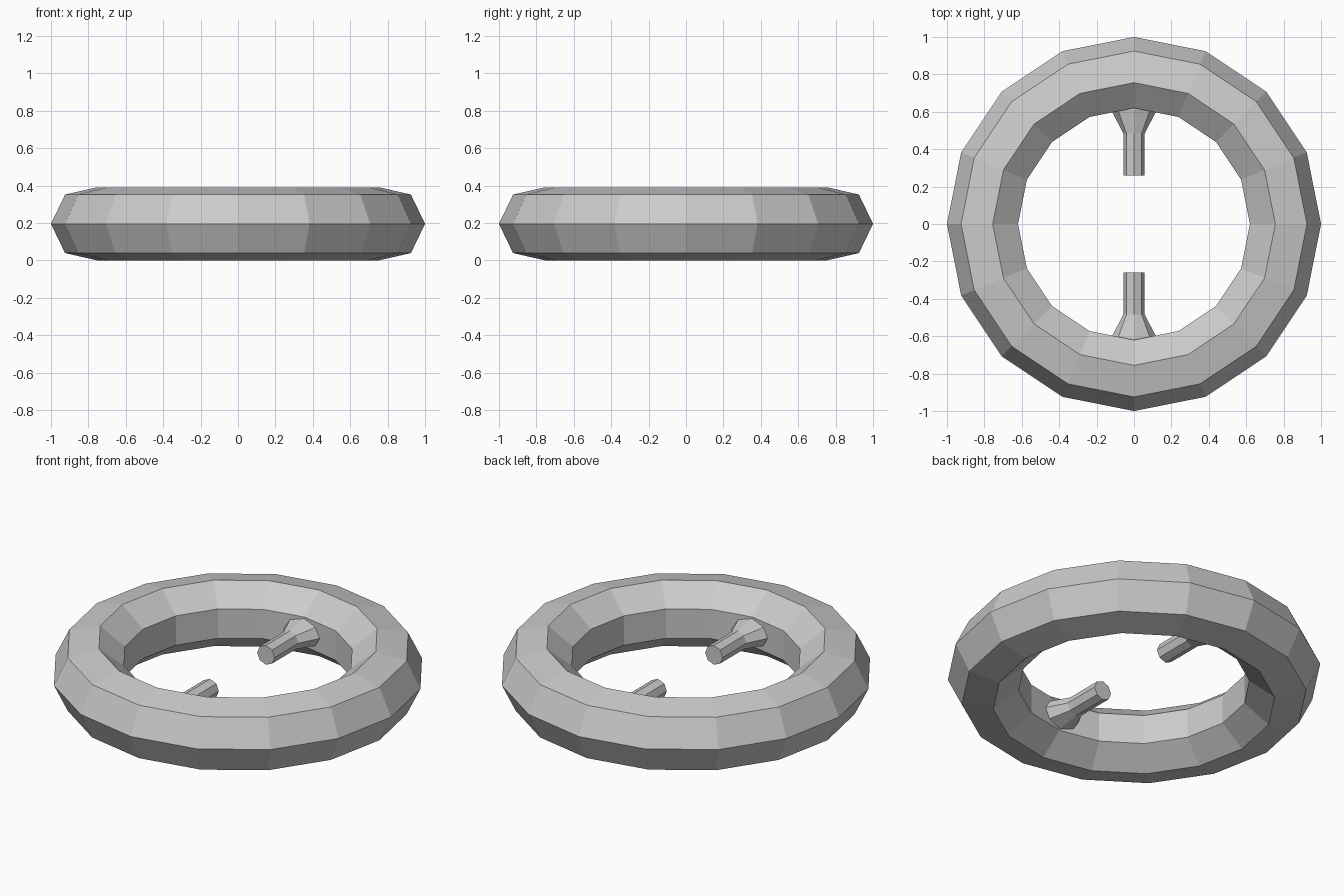
import bpy
import bmesh
from math import cos, sin, tau

if "Cube" in bpy.data.objects:
    bpy.data.objects.remove(bpy.data.objects["Cube"])

MID_Z = 0.196

grey = bpy.data.materials.new("light_grey")
grey.use_nodes = True
colour = (0.6, 0.6, 0.6, 1)
grey.diffuse_color = colour
grey.node_tree.nodes["Principled BSDF"].inputs["Base Color"].default_value = colour

# Ring: faceted torus with a seven-sided section
bpy.ops.mesh.primitive_torus_add(
    major_segments=16, minor_segments=7,
    major_radius=0.8, minor_radius=0.2, location=(0, 0, MID_Z))
ring = bpy.context.object
ring.name = "ring"
ring.data.materials.append(grey)


def make_peg(name, side):
    """Octagonal rod along y, flaring where it joins the ring."""
    # Stations: distance from centre, half width, half height
    stations = [(0.26, 0.057, 0.057), (0.483, 0.057, 0.057),
                (0.61, 0.122, 0.078), (0.68, 0.122, 0.078)]
    bm = bmesh.new()
    loops = [[bm.verts.new((w * cos(tau * i / 8), side * d, h * sin(tau * i / 8)))
              for i in range(8)] for d, w, h in stations]
    for a, b in zip(loops, loops[1:]):
        for i in range(8):
            j = (i + 1) % 8
            bm.faces.new((a[i], a[j], b[j], b[i]))
    bm.faces.new(loops[0])
    bm.faces.new(loops[-1])
    bmesh.ops.recalc_face_normals(bm, faces=bm.faces)
    mesh = bpy.data.meshes.new(name)
    bm.to_mesh(mesh)
    bm.free()
    mesh.materials.append(grey)
    peg = bpy.data.objects.new(name, mesh)
    peg.location.z = MID_Z
    bpy.context.collection.objects.link(peg)


# Two pegs facing each other across the opening
make_peg("front_peg", -1)
make_peg("back_peg", 1)
